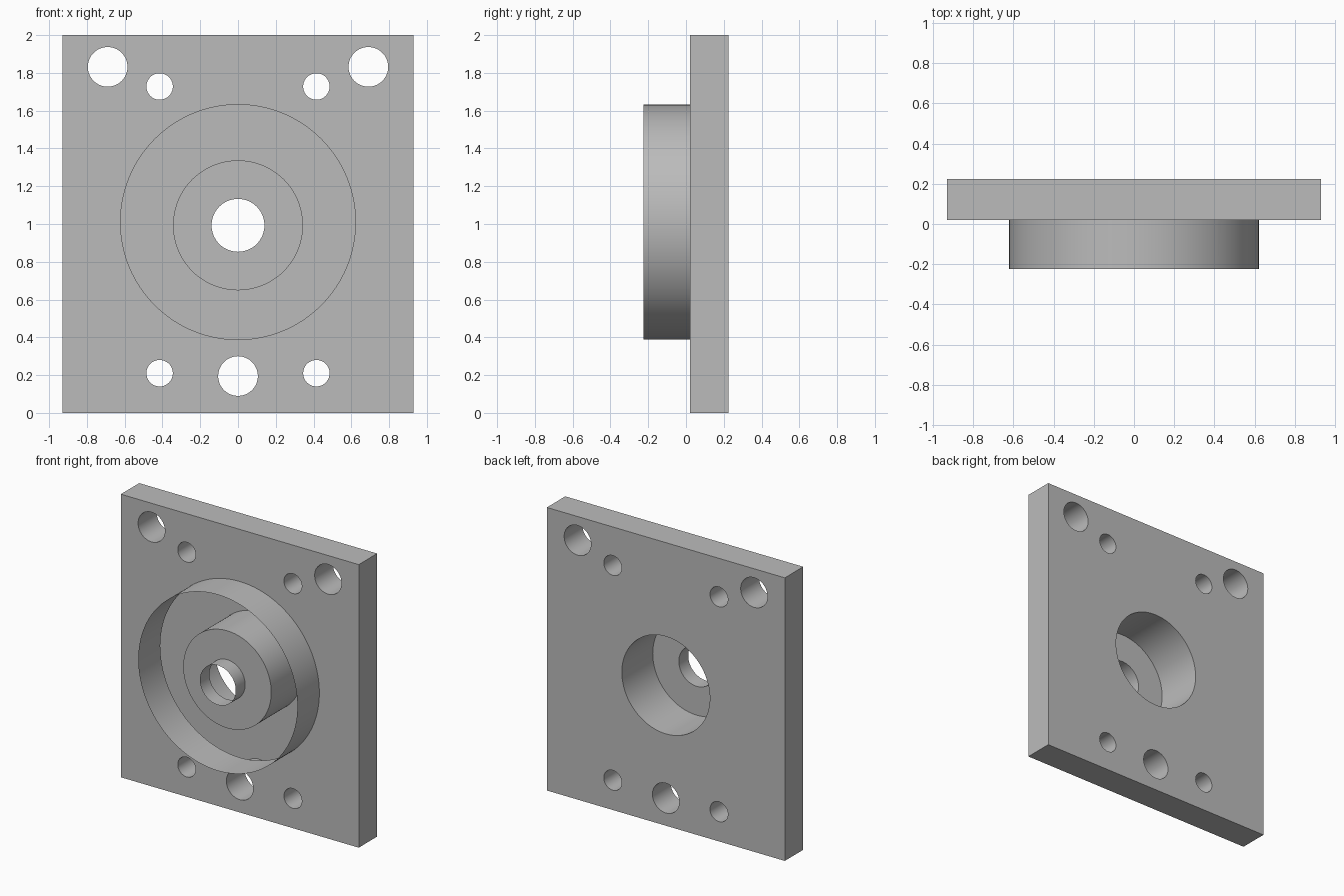
import bpy, bmesh, math
from mathutils import Matrix

if "Cube" in bpy.data.objects:
    bpy.data.objects.remove(bpy.data.objects["Cube"], do_unlink=True)

grey = bpy.data.materials.new("plain_grey")
grey.use_nodes = True
grey.diffuse_color = (0.5, 0.5, 0.5, 1)
grey.node_tree.nodes["Principled BSDF"].inputs["Base Color"].default_value = (0.5, 0.5, 0.5, 1)

HALF_W, FRONT, PLATE, POCKET, BACK = 0.93, -0.225, 0.02, -0.12, 0.225


def make_object(name, bm):
    mesh = bpy.data.meshes.new(name)
    bm.to_mesh(mesh)
    bm.free()
    mesh.materials.append(grey)
    ob = bpy.data.objects.new(name, mesh)
    bpy.context.collection.objects.link(ob)
    return ob


def add_disc(bm, x, z, r, y0, y1, sides=64):
    """Solid cylinder along y from y0 to y1."""
    place = Matrix.Translation((x, (y0 + y1) / 2, z)) @ Matrix.Rotation(math.pi / 2, 4, 'X')
    bmesh.ops.create_cone(bm, cap_ends=True, segments=sides, radius1=r, radius2=r,
                          depth=y1 - y0, matrix=place)


def disc(name, *args):
    bm = bmesh.new()
    add_disc(bm, *args)
    return make_object(name, bm)


def boolean(target, tool, operation):
    """Apply a boolean and remove the tool."""
    tool.hide_render = True
    mod = target.modifiers.new(operation, 'BOOLEAN')
    mod.operation, mod.object, mod.solver = operation, tool, 'EXACT'
    deps = bpy.context.evaluated_depsgraph_get()
    mesh = bpy.data.meshes.new_from_object(target.evaluated_get(deps))
    target.modifiers.clear()
    target.data = mesh
    bpy.data.objects.remove(tool, do_unlink=True)


# Flat mounting plate
bm = bmesh.new()
bmesh.ops.create_cube(bm, size=1, matrix=Matrix.Translation((0, (PLATE + BACK) / 2, 1))
                      @ Matrix.Diagonal((2 * HALF_W, BACK - PLATE, 2, 1)))
plate = make_object("flange_plate", bm)

# Round hub on the front, pocket from the back and central bore
boolean(plate, disc("hub", 0, 1.01, 0.622, FRONT, 0.1, 128), 'UNION')
boolean(plate, disc("pocket_cutter", 0, 0.993, 0.344, POCKET, 0.5, 96), 'DIFFERENCE')
boolean(plate, disc("bore_cutter", 0, 0.993, 0.14, -0.5, 0.05), 'DIFFERENCE')

# Dowel and bolt holes through the plate
bm = bmesh.new()
add_disc(bm, 0, 0.195, 0.105, -0.1, 0.5)
for side in (-1, 1):
    add_disc(bm, side * 0.69, 1.832, 0.105, -0.1, 0.5)
    for z in (0.21, 1.728):
        add_disc(bm, side * 0.415, z, 0.07, -0.1, 0.5)
boolean(plate, make_object("hole_cutters", bm), 'DIFFERENCE')

# Open the hub front so the thin rim, inner cup and bore tube show
bm = bmesh.new()
bm.from_mesh(plate.data)
cap = [f for f in bm.faces if all(v.co.y < FRONT + 0.001 for v in f.verts)]
bmesh.ops.delete(bm, geom=cap, context='FACES')
bm.to_mesh(plate.data)
bm.free()

# Smooth the round walls, keep the rims sharp
bpy.ops.object.select_all(action='DESELECT')
plate.select_set(True)
bpy.context.view_layer.objects.active = plate
bpy.ops.object.shade_smooth_by_angle(angle=math.radians(30))
